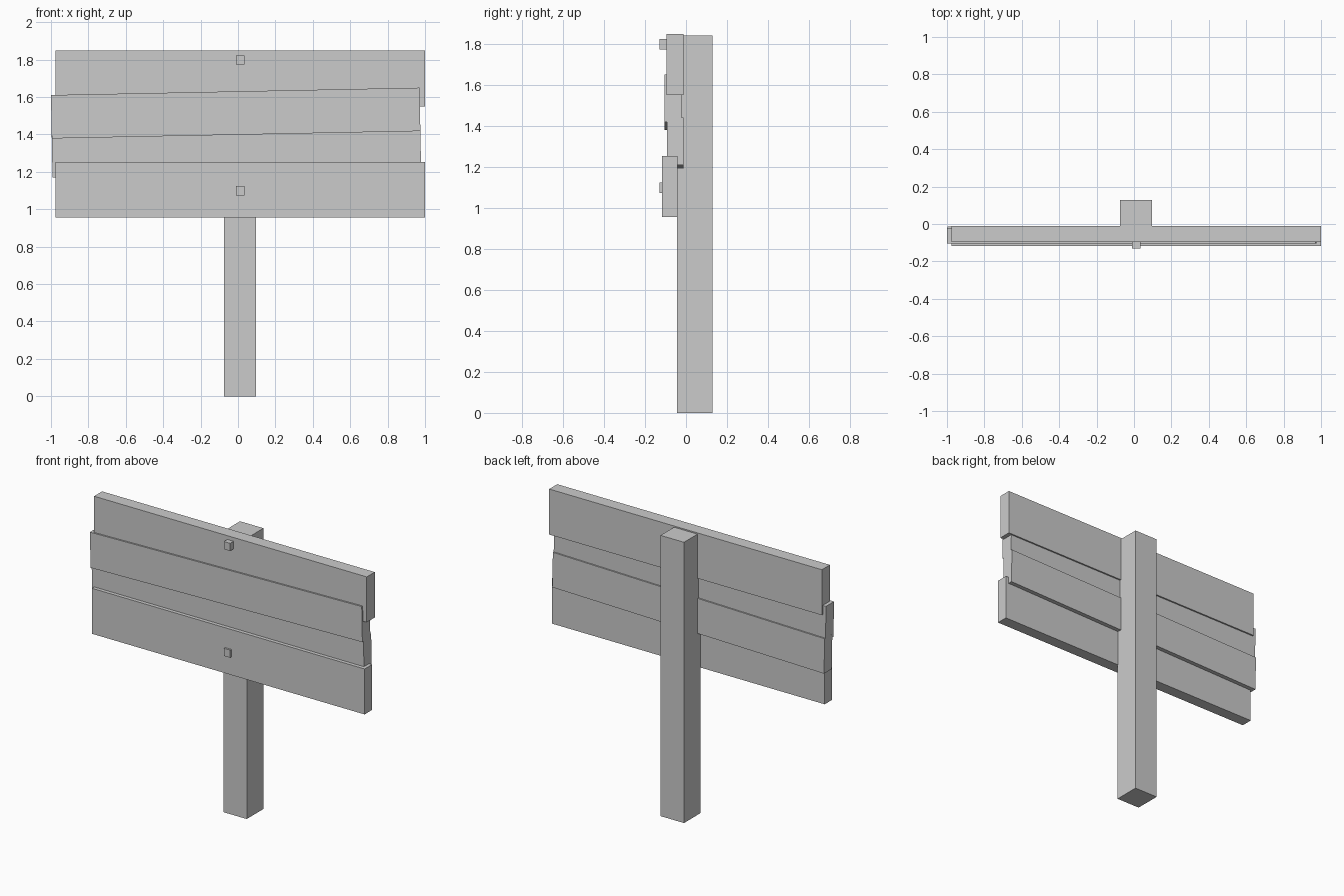
import bpy
import math

if "Cube" in bpy.data.objects:
    bpy.data.objects.remove(bpy.data.objects["Cube"])


def box(name, x, y, z, tilt=0.0):
    """Box spanning the given (min, max) ranges, then tilted in the sign's plane."""
    centre = [(a + b) / 2 for a, b in (x, y, z)]
    bpy.ops.mesh.primitive_cube_add(size=1, location=centre, rotation=(0, -tilt, 0))
    ob = bpy.context.object
    ob.name = name
    ob.scale = [b - a for a, b in (x, y, z)]
    return ob


# Square post
box("post", (-0.075, 0.095), (-0.045, 0.128), (0, 1.84))

# Level boards at the top and bottom
box("top_board", (-0.977, 1.0), (-0.095, -0.012), (1.55, 1.848))
box("bottom_board", (-0.977, 1.0), (-0.117, -0.041), (0.955, 1.253))

# Two overlapping middle boards, slightly crooked
tilt = math.atan(0.02)
box("upper_middle_board", (-0.998, 0.973), (-0.105, -0.022), (1.398, 1.63), tilt)
box("lower_middle_board", (-0.994, 0.977), (-0.093, -0.013), (1.19, 1.42), tilt)

# Square nail heads
for name, z in (("top_nail", 1.798), ("bottom_nail", 1.098)):
    box(name, (-0.011, 0.034), (-0.13, -0.08), (z - 0.025, z + 0.025))
